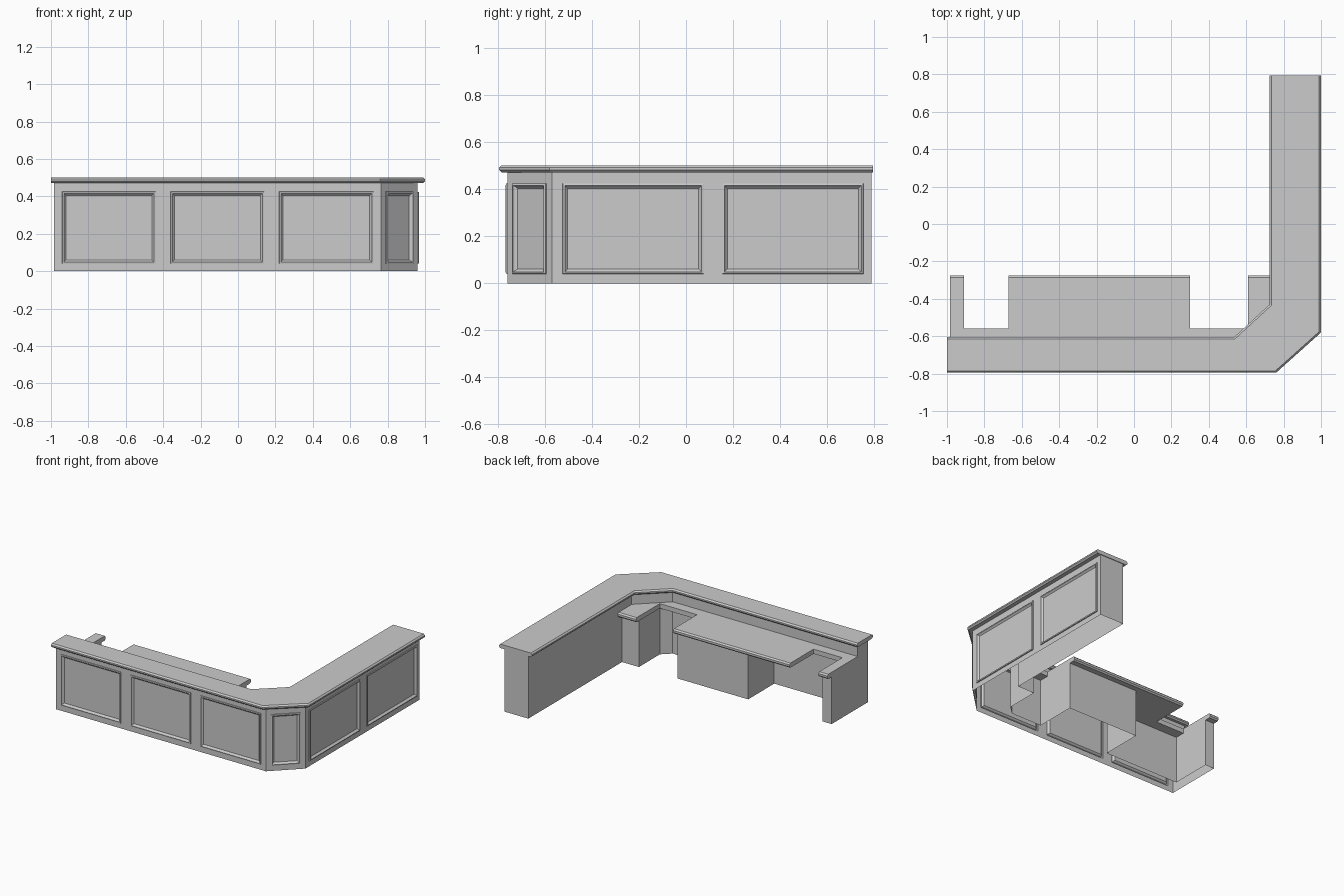
import bpy, bmesh
from mathutils import Vector

if "Cube" in bpy.data.objects:
    bpy.data.objects.remove(bpy.data.objects["Cube"])


def finish(name, bm):
    me = bpy.data.meshes.new(name)
    bm.to_mesh(me)
    bm.free()
    ob = bpy.data.objects.new(name, me)
    bpy.context.collection.objects.link(ob)
    return ob


def strip(name, path, z0, z1):
    """Upright thin wall following a plan path."""
    bm = bmesh.new()
    lo = [bm.verts.new((x, y, z0)) for x, y in path]
    hi = [bm.verts.new((x, y, z1)) for x, y in path]
    for i in range(len(path) - 1):
        bm.faces.new((lo[i], lo[i + 1], hi[i + 1], hi[i]))
    return finish(name, bm)


def panelled_wall(name, a, b, panels, z0=0.04, z1=0.425, height=0.475):
    """Wall from a to b with moulded, recessed panels at the given spans."""
    a, b = Vector((*a, 0)), Vector((*b, 0))
    d = (b - a).normalized()
    n = Vector((d.y, -d.x, 0))
    bm = bmesh.new()

    def rect(s0, s1, lo, hi, out=0.0):
        return [bm.verts.new(a + d * s + n * out + Vector((0, 0, z)))
                for s, z in ((s0, lo), (s1, lo), (s1, hi), (s0, hi))]

    cuts = [0.0] + [s for p in panels for s in p] + [(b - a).length]
    for i in range(len(cuts) - 1):
        s0, s1 = cuts[i], cuts[i + 1]
        if i % 2 == 0:
            bm.faces.new(rect(s0, s1, 0, height))
            continue
        bm.faces.new(rect(s0, s1, 0, z0))
        bm.faces.new(rect(s0, s1, z1, height))
        # moulding rings: inset, projection
        prev = rect(s0, s1, z0, z1)
        for ins, out in ((0.001, 0.006), (0.009, 0.008), (0.013, 0.001), (0.021, -0.007)):
            ring = rect(s0 + ins, s1 - ins, z0 + ins, z1 - ins, out)
            for k in range(4):
                m = (k + 1) % 4
                bm.faces.new((prev[k], prev[m], ring[m], ring[k]))
            prev = ring
        bm.faces.new(prev)
    bmesh.ops.remove_doubles(bm, verts=bm.verts, dist=1e-5)
    return finish(name, bm)


def slab(name, outline, z0, z1, bevel, moulded):
    """Flat top with an eased nosing along the edges chosen by moulded(p, q)."""
    bm = bmesh.new()
    base = bm.faces.new([bm.verts.new((x, y, z0)) for x, y in outline])
    ext = bmesh.ops.extrude_face_region(bm, geom=[base], use_keep_orig=True)
    for v in ext["geom"]:
        if isinstance(v, bmesh.types.BMVert):
            v.co.z = z1
    bmesh.ops.recalc_face_normals(bm, faces=bm.faces)
    rims = [e for e in bm.edges
            if abs(e.verts[0].co.z - e.verts[1].co.z) < 1e-6
            and moulded(e.verts[0].co, e.verts[1].co)]
    bmesh.ops.bevel(bm, geom=rims, offset=bevel, segments=1, affect='EDGES', profile=0.5)
    return finish(name, bm)


# Panelled outer faces
panelled_wall("front_wall", (-0.985, -0.76), (0.765, -0.76),
              [(0.045, 0.545), (0.625, 1.125), (1.205, 1.71)])
panelled_wall("corner_wall", (0.765, -0.76), (0.96, -0.57), [(0.034, 0.238)])
panelled_wall("side_wall", (0.96, -0.57), (0.96, 0.79),
              [(0.045, 0.645), (0.725, 1.325)])

# Plain end and staff-side faces
strip("side_back_wall", [(0.96, 0.79), (0.76, 0.79), (0.76, -0.325)], 0, 0.475)
strip("upper_back_wall", [(0.76, -0.325), (0.76, -0.44), (0.555, -0.635),
                          (-0.985, -0.635)], 0.35, 0.475)
strip("left_end_wall", [(-0.985, -0.635), (-0.985, -0.76)], 0, 0.475)

# Desk pedestals and knee spaces, open at the floor
strip("desk_pedestals", [
    (0.76, -0.325), (0.62, -0.325), (0.62, -0.575), (0.555, -0.635),
    (0.30, -0.635), (0.30, -0.325), (-0.29, -0.325), (-0.29, -0.635),
    (-0.91, -0.635), (-0.91, -0.325), (-0.985, -0.325), (-0.985, -0.635)], 0, 0.356)

# Lower desk top with notches
slab("desk_top", [
    (-0.985, -0.635), (0.555, -0.635), (0.76, -0.44), (0.76, -0.275),
    (0.61, -0.275), (0.61, -0.56), (0.30, -0.56), (0.30, -0.275),
    (-0.67, -0.275), (-0.67, -0.56), (-0.91, -0.56), (-0.91, -0.275),
    (-0.985, -0.275)], 0.355, 0.39, 0.01,
    lambda p, q: p.y > -0.28 and q.y > -0.28)

# Main counter top, square cut at both ends
slab("counter_top", [
    (-1, -0.795), (0.76, -0.795), (1, -0.58), (1, 0.795), (0.725, 0.795),
    (0.725, -0.43), (0.535, -0.605), (-1, -0.605)], 0.472, 0.502, 0.01,
    lambda p, q: not (p.x < -0.99 and q.x < -0.99) and not (p.y > 0.79 and q.y > 0.79))
